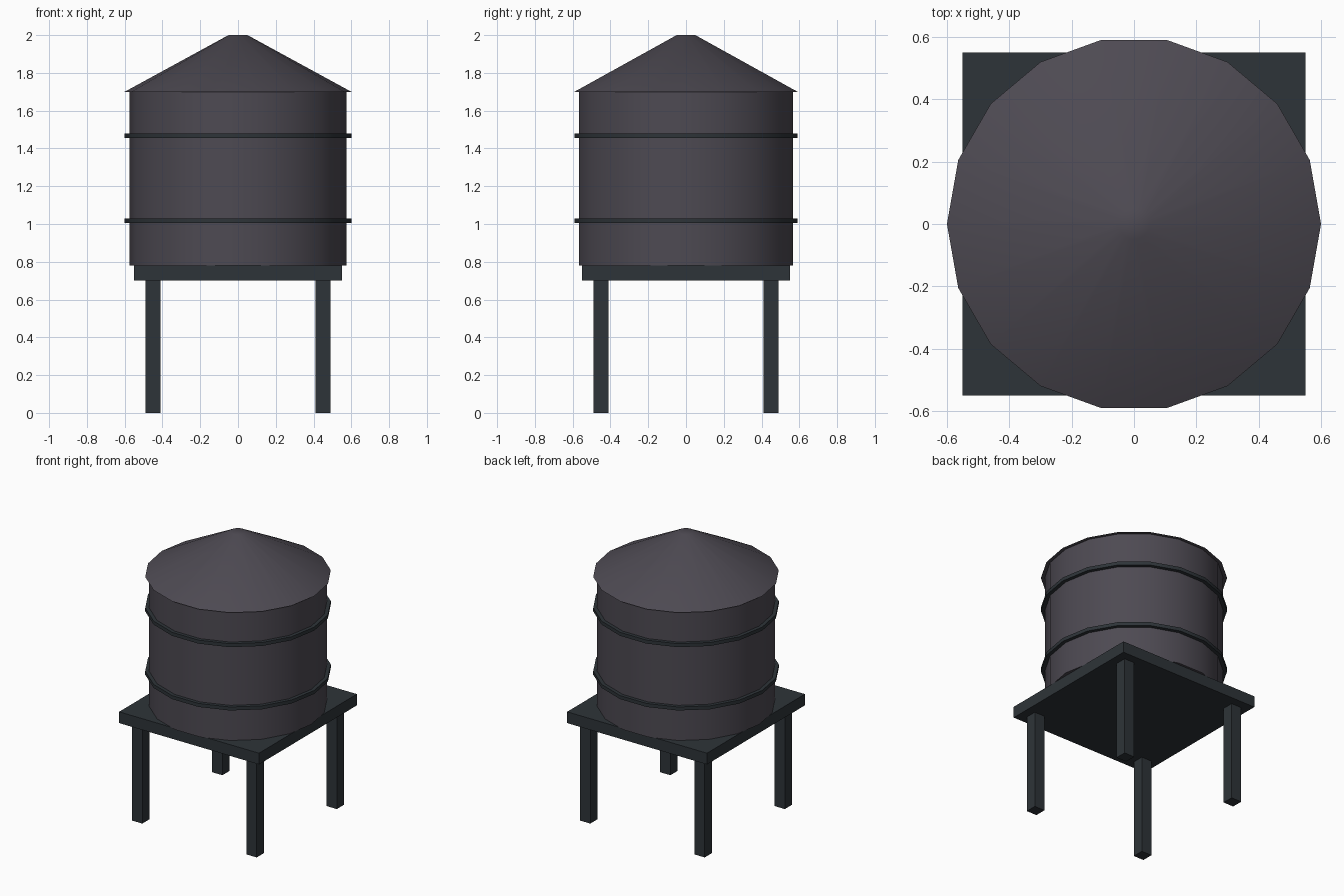
import bpy
import math

if "Cube" in bpy.data.objects:
    bpy.data.objects.remove(bpy.data.objects["Cube"])

SIDES = 18


def material(name, rgb):
    m = bpy.data.materials.new(name)
    m.diffuse_color = (*rgb, 1.0)
    m.use_nodes = True
    m.node_tree.nodes["Principled BSDF"].inputs["Base Color"].default_value = m.diffuse_color
    return m


WOOD = material("tank_grey", (0.075, 0.068, 0.085))
STEEL = material("dark_steel", (0.027, 0.034, 0.040))


def finish(name, mat, smooth=False):
    ob = bpy.context.object
    ob.name = name
    ob.data.materials.append(mat)
    if smooth:
        bpy.ops.object.shade_smooth_by_angle(angle=math.radians(30))
    return ob


def box(name, x, y, z0, z1, width, mat):
    bpy.ops.mesh.primitive_cube_add(size=1, location=(x, y, (z0 + z1) / 2))
    ob = bpy.context.object
    ob.scale = (width, width, z1 - z0)
    bpy.ops.object.transform_apply(location=False, rotation=False, scale=True)
    return finish(name, mat)


def drum(name, r0, r1, z0, z1, mat):
    # the quarter turn puts a corner of the 18-gon on the x axis
    bpy.ops.mesh.primitive_cone_add(vertices=SIDES, radius1=r0, radius2=r1,
                                    depth=z1 - z0, location=(0, 0, (z0 + z1) / 2),
                                    rotation=(0, 0, math.pi / 2))
    bpy.ops.object.transform_apply(location=False, rotation=True, scale=False)
    return finish(name, mat, smooth=True)


# Four legs
for sx, side in ((-1, "left"), (1, "right")):
    for sy, end in ((-1, "front"), (1, "back")):
        box(f"{end}_{side}_leg", 0.45 * sx, 0.45 * sy, 0, 0.70, 0.08, STEEL)

# Platform
box("platform", 0, 0, 0.70, 0.78, 1.10, STEEL)

# Tank body and its two hoops
drum("tank", 0.575, 0.575, 0.78, 1.70, WOOD)
drum("lower_hoop", 0.60, 0.60, 1.005, 1.03, STEEL)
drum("upper_hoop", 0.60, 0.60, 1.455, 1.48, STEEL)

# Conical roof with a small flat cap
drum("roof", 0.60, 0.05, 1.70, 2.00, WOOD)
